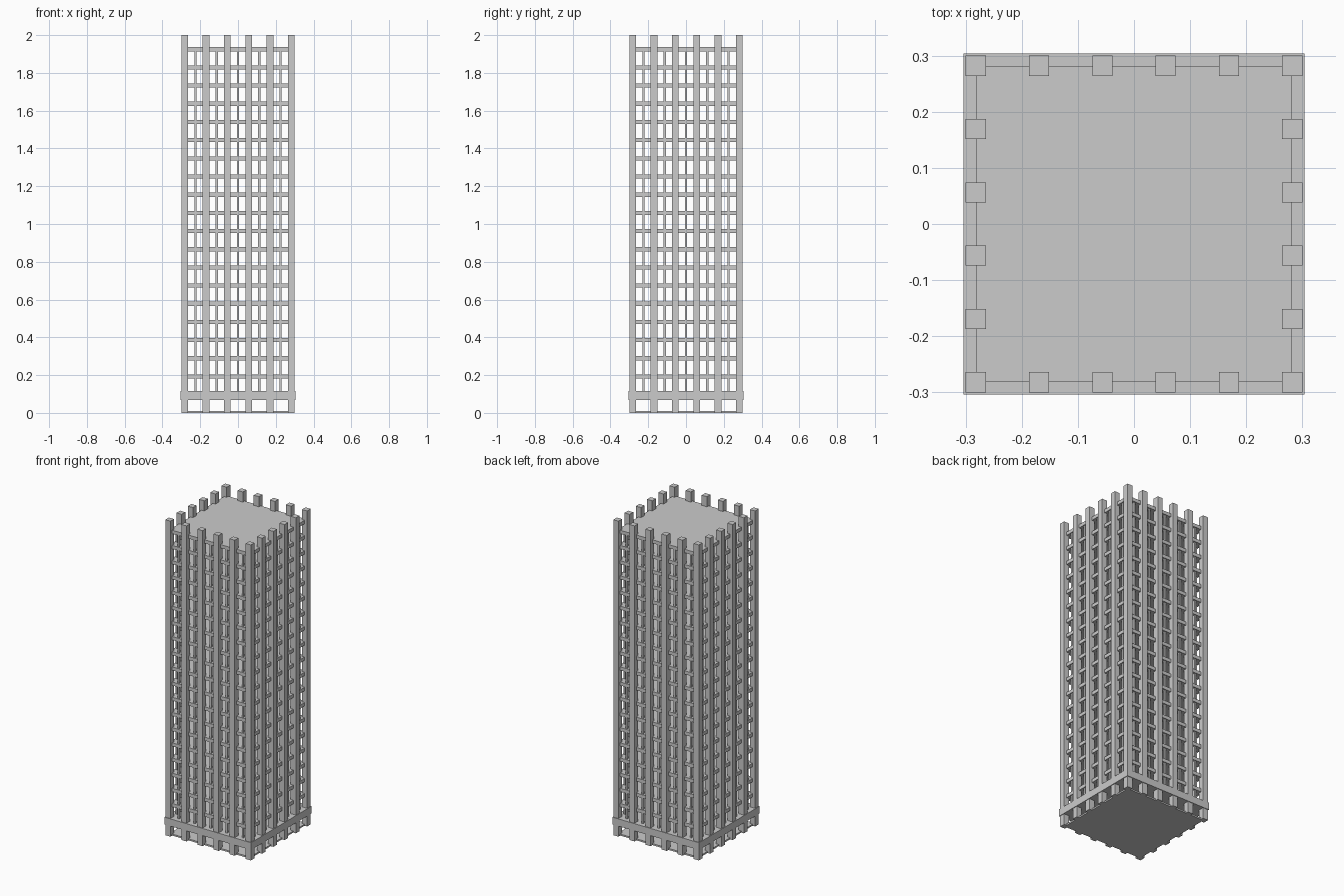
import bpy, bmesh
from mathutils import Matrix

if "Cube" in bpy.data.objects:
    bpy.data.objects.remove(bpy.data.objects["Cube"])


def boxes(name, items):
    """One object made of axis-aligned boxes: (centre, size)."""
    bm = bmesh.new()
    for c, s in items:
        bmesh.ops.create_cube(bm, size=1, matrix=Matrix.Translation(c) @ Matrix.Diagonal((*s, 1)))
    me = bpy.data.meshes.new(name)
    bm.to_mesh(me)
    bm.free()
    ob = bpy.data.objects.new(name, me)
    bpy.context.collection.objects.link(ob)
    return ob


EDGE = 0.282                    # column centre line and slab edge
COL = 0.036                     # column width
STEP = 2 * EDGE / 5             # column spacing
grid = [-EDGE + i * STEP for i in range(6)]

# Full-height perimeter columns
boxes("columns", [((x, y, 1), (COL, COL, 2))
                  for x in grid for y in grid
                  if abs(x) > 0.28 or abs(y) > 0.28])

# Floor slabs, the uppermost is the roof
levels = [0.193 + i * 1.732 / 18 for i in range(19)]
boxes("floor_slabs", [((0, 0, z), (2 * EDGE, 2 * EDGE, 0.022)) for z in levels])

# Thin ground slab
boxes("base_slab", [((0, 0, 0.005), (2 * EDGE, 2 * EDGE, 0.01))])

# Wide podium band
boxes("podium_band", [((0, 0, 0.092), (0.608, 0.608, 0.046))])

# Thin mullions halfway between columns, on all four sides
z0, z1 = 0.1, 1.925
bars = []
for i in range(5):
    m = grid[i] + STEP / 2
    for s in (-1, 1):
        for x, y in ((m, s * 0.27), (s * 0.27, m)):
            bars.append(((x, y, (z0 + z1) / 2), (0.012, 0.012, z1 - z0)))
boxes("window_mullions", bars)
